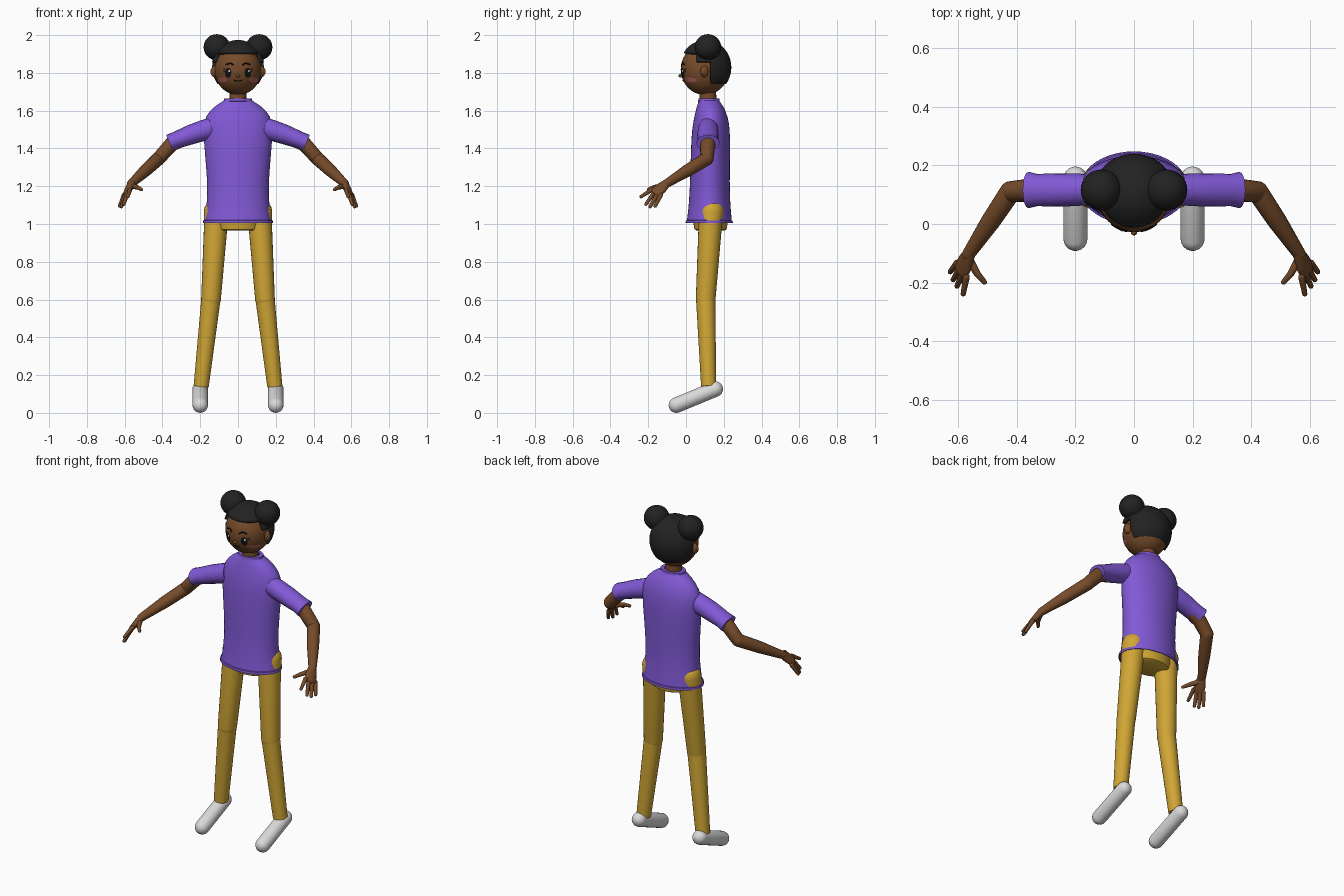
import bpy, bmesh, math
from mathutils import Vector

cube = bpy.data.objects.get("Cube")
if cube:
    bpy.data.objects.remove(cube, do_unlink=True)

made = []


def material(name, *rgb):
    m = bpy.data.materials.new(name)
    m.use_nodes = True
    m.diffuse_color = (*rgb, 1)
    bsdf = next(n for n in m.node_tree.nodes if n.type == 'BSDF_PRINCIPLED')
    bsdf.inputs["Base Color"].default_value = (*rgb, 1)
    return m


SKIN = material("brown skin", .18, .07, .023)
PURPLE = material("purple cloth", .22, .1, .67)
YELLOW = material("mustard cloth", .63, .38, .035)
HAIR = material("black hair", .016, .016, .016)
SHOE = material("light grey shoe", .7, .7, .7)
BLACK = material("eye black", .006, .006, .006)
WHITE = material("eye white", .9, .9, .9)
PINK = material("pink blush", .42, .12, .11)


def finish(bm, name, mat):
    bmesh.ops.recalc_face_normals(bm, faces=bm.faces[:])
    mesh = bpy.data.meshes.new(name)
    bm.to_mesh(mesh)
    bm.free()
    mesh.materials.append(mat)
    ob = bpy.data.objects.new(name, mesh)
    bpy.context.collection.objects.link(ob)
    made.append(ob)
    return ob


def skin_rings(bm, rings, caps):
    for a, b in zip(rings, rings[1:]):
        for i in range(len(a)):
            j = (i + 1) % len(a)
            bm.faces.new((a[i], a[j], b[j], b[i]))
    if caps:
        bm.faces.new(rings[0])
        bm.faces.new(rings[-1])


def sweep(name, pts, radii, mat, rounded=False, ref=(0, 1, 0), sides=20):
    """Tube through points; a radius may be a (wide, thick) pair."""
    pts = [Vector(p) for p in pts]
    radii = [r if isinstance(r, tuple) else (r, r) for r in radii]
    ref = Vector(ref)
    if abs((pts[-1] - pts[0]).normalized().dot(ref.normalized())) > .97:
        ref = Vector((0, 0, 1))
    n = len(pts)
    stations = []
    for i in range(n):
        t = (pts[min(i + 1, n - 1)] - pts[max(i - 1, 0)]).normalized()
        stations.append((pts[i], t, radii[i]))
    if rounded:
        def dome(station, sign):
            p, t, r = station
            angles = [math.pi / 2 * k / 5 for k in range(1, 5)] + [1.54]
            return [(p + t * sign * min(r) * math.sin(a), t,
                     (r[0] * math.cos(a), r[1] * math.cos(a))) for a in angles]
        stations = dome(stations[0], -1)[::-1] + stations + dome(stations[-1], 1)
    bm = bmesh.new()
    rings = []
    for p, t, (w, h) in stations:
        v = (ref - t * ref.dot(t)).normalized()
        u = t.cross(v)
        rings.append([bm.verts.new(p + v * w * math.cos(a) + u * h * math.sin(a))
                      for a in (math.tau * k / sides for k in range(sides))])
    skin_rings(bm, rings, True)
    return finish(bm, name, mat)


def loft(name, rows, mat, caps=False, sides=40):
    """Stack of level ellipses: height, half width, half depth, y centre."""
    bm = bmesh.new()
    rings = [[bm.verts.new((rx * math.cos(a), cy + ry * math.sin(a), z))
              for a in (math.tau * k / sides for k in range(sides))]
             for z, rx, ry, cy in rows]
    skin_rings(bm, rings, caps)
    return finish(bm, name, mat)


def ball_mesh(centre, size, seg=32):
    bm = bmesh.new()
    bmesh.ops.create_uvsphere(bm, u_segments=seg, v_segments=seg // 2, radius=1)
    for v in bm.verts:
        v.co = Vector(centre) + Vector(c * s for c, s in zip(v.co, size))
    return bm


def ball(name, centre, size, mat, seg=32):
    return finish(ball_mesh(centre, size, seg), name, mat)


# Head and the curved face it carries
HC, HR = Vector((0, .1, 1.818)), Vector((.125, .128, .135))


def on_face(x, z, lift=.002):
    d = 1 - ((x - HC.x) / HR.x) ** 2 - ((z - HC.z) / HR.z) ** 2
    return Vector((x, HC.y - HR.y * math.sqrt(max(d, 0)) - lift, z))


def decal(name, x, z, rx, rz, mat, lift):
    bm = bmesh.new()
    rings = [[bm.verts.new(on_face(x + rx * f * math.cos(a), z + rz * f * math.sin(a), lift))
              for a in (math.tau * k / 20 for k in range(20))] for f in (1, .7, .35)]
    skin_rings(bm, rings, False)
    bm.faces.new(rings[-1])
    ob = finish(bm, name, mat)
    for p in ob.data.polygons:
        if p.normal.y > 0:
            p.flip()
    return ob


def face_line(name, pts, r, mat):
    sweep(name, [on_face(x, z, .001) for x, z in pts], [r] * len(pts), mat,
          True, (0, 0, 1), 8)


ball("head", HC, HR, SKIN, 40)
ball("nose", (0, -.029, 1.785), (.011, .01, .009), SKIN, 16)
face_line("mouth", [(-.02, 1.761), (-.008, 1.756), (.008, 1.756), (.02, 1.761)], .0025, BLACK)
sweep("neck", [(0, .117, 1.6), (0, .115, 1.72)], [.048, .043], SKIN)

# Hair: a cap cut to a fringe, sideburns and a long back
bm = ball_mesh((0, .103, 1.829), (.14, .137, .145), 48)
for co, no in (((0, 0, 1.907), (0, 0, 1)), ((0, 0, 1.858), (0, 0, 1)), ((0, 0, 1.74), (0, 0, 1)),
               ((0, .055, 0), (0, 1, 0)), ((0, .13, 0), (0, 1, 0))):
    bmesh.ops.bisect_plane(bm, geom=bm.verts[:] + bm.edges[:] + bm.faces[:],
                           plane_co=co, plane_no=no)
bare = []
for f in bm.faces:
    c = f.calc_center_median()
    if not (c.z > 1.907 or (c.y > .055 and c.z > 1.858) or (c.y > .13 and c.z > 1.74)):
        bare.append(f)
bmesh.ops.delete(bm, geom=bare, context='FACES')
hair = finish(bm, "hair_cap", HAIR)
shell = hair.modifiers.new("thickness", 'SOLIDIFY')
shell.thickness, shell.offset = .02, -1

# Shirt body, collar and hem
shirt = loft("shirt", [(1.005, .182, .122, .123), (1.03, .174, .117, .124), (1.12, .165, .109, .125),
                       (1.21, .161, .105, .126), (1.4, .178, .104, .13), (1.5, .185, .101, .132),
                       (1.57, .176, .089, .133), (1.625, .125, .07, .128),
                       (1.648, .08, .056, .122), (1.662, .07, .052, .121)], PURPLE)
shell = shirt.modifiers.new("thickness", 'SOLIDIFY')
shell.thickness = .006
shirt.modifiers.new("smooth", 'SUBSURF').levels = 1
loft("hem", [(1.004, .18, .12, .123), (1.004, .185, .125, .123),
             (1.018, .184, .124, .123), (1.02, .178, .118, .123)], PURPLE)
loft("collar", [(1.648, .07, .052, .121), (1.65, .076, .057, .121),
                (1.664, .074, .055, .121), (1.664, .05, .042, .119)], PURPLE)

# Hips
loft("pelvis", [(.966, .105, .075, .13), (.972, .115, .085, .13), (1.0, .125, .09, .13),
                (1.1, .14, .09, .13)], YELLOW, True)

# Paired parts
for side, s in (("left", 1), ("right", -1)):
    def limb(part, pts, radii, mat, *rest, ref=(0, 1, 0), sides=20):
        sweep(side + "_" + part, [(s * x, y, z) for x, y, z in pts], radii, mat, *rest,
              ref=(s * ref[0], ref[1], ref[2]), sides=sides)

    # Head details
    ball(side + "_bun", (s * .112, .116, 1.936), (.07, .07, .069), HAIR)
    ball(side + "_ear", (s * .124, .097, 1.807), (.02, .021, .031), SKIN, 20)
    ball(side + "_ear_inner", (s * .138, .093, 1.807), (.008, .011, .019), SKIN, 16)
    decal(side + "_eye", s * .052, 1.8, .017, .026, BLACK, .003)
    decal(side + "_eye_highlight", s * .052 + .006, 1.81, .005, .006, WHITE, .005)
    decal(side + "_blush", s * .083, 1.763, .024, .014, PINK, .002)
    face_line(side + "_brow", [(s * .026, 1.843), (s * .042, 1.852), (s * .062, 1.845)], .004, BLACK)
    for k in (0, 1):
        face_line(side + "_lash_" + str(k + 1),
                  [(s * .063, 1.814 - k * .01), (s * .077, 1.821 - k * .012)], .002, BLACK)

    # Sleeve and arm
    limb("sleeve", [(.14, .117, 1.508), (.19, .117, 1.493), (.25, .116, 1.473), (.33, .116, 1.443),
                    (.355, .116, 1.432), (.362, .116, 1.429)],
         [(.052, .056), (.055, .055), (.057, .052), (.055, .045), (.061, .046), (.061, .046)], PURPLE)
    limb("upper_arm", [(.2, .117, 1.49), (.35, .116, 1.425), (.422, .11, 1.345)],
         [.04, .04, .036], SKIN, True)
    limb("forearm", [(.422, .11, 1.345), (.49, .008, 1.283), (.566, -.105, 1.213)],
         [.036, .033, .022], SKIN, True)

    # Hand
    spread = Vector((.5, .75, -.45))
    limb("palm", [(.562, -.1, 1.218), (.576, -.132, 1.19), (.59, -.16, 1.165)],
         [(.022, .02), (.034, .019), (.034, .014)], SKIN, True, ref=spread)
    tips = {"index": (.583, -.238, 1.145), "middle": (.604, -.212, 1.105),
            "ring": (.617, -.19, 1.092), "little": (.627, -.163, 1.095)}
    for k, (finger, tip) in enumerate(tips.items()):
        base = Vector((.588, -.157, 1.167)) + spread * (k - 1.5) * .021
        limb(finger + "_finger", [base, tip], [.012, .009], SKIN, True, sides=12)
    limb("thumb", [(.562, -.122, 1.2), (.535, -.17, 1.195), (.511, -.198, 1.183)],
         [.015, .012, .009], SKIN, True, sides=12)

    # Leg and shoe
    limb("thigh", [(.115, .135, 1.065), (.118, .128, .99), (.143, .104, .6)],
         [.066, .062, .052], YELLOW, True, sides=24)
    limb("shin", [(.143, .104, .605), (.195, .12, .14)], [.051, .04], YELLOW, sides=24)
    limb("shoe", [(.2, .155, .126), (.2, -.051, .041)], [.041, .041], SHOE, True, sides=24)

# Smooth shading with sharp rims
bpy.ops.object.select_all(action='DESELECT')
for ob in made:
    ob.select_set(True)
bpy.context.view_layer.objects.active = made[0]
bpy.ops.object.shade_smooth_by_angle(angle=math.radians(40))
